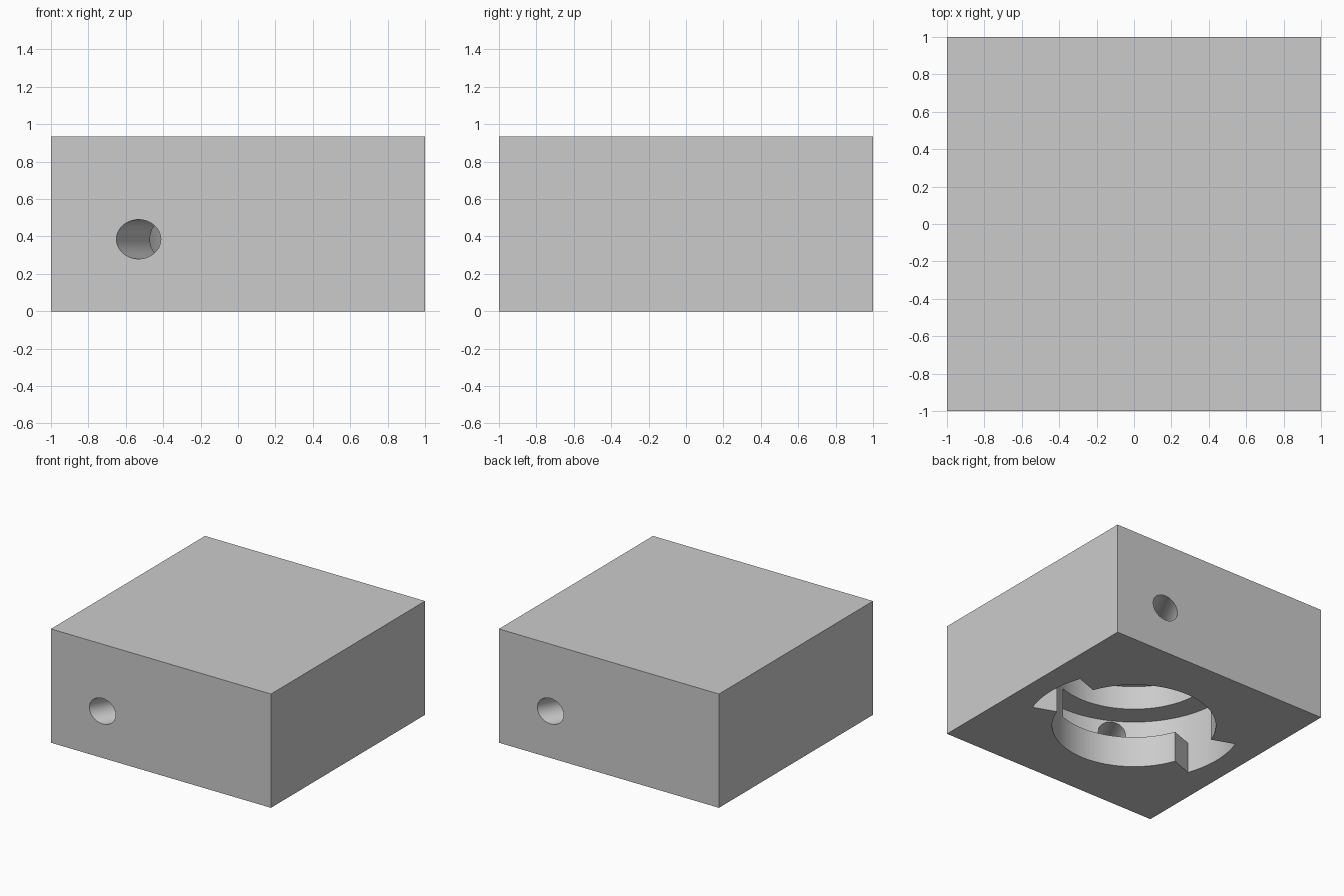
import bpy, bmesh
from math import cos, sin, radians
from mathutils import Matrix, Vector

cube = bpy.data.objects.get("Cube")
if cube:
    bpy.data.objects.remove(cube, do_unlink=True)

HEIGHT = 0.935
CORE_R, LOCK_R = 0.617, 0.812
LIP_Z, LOCK_Z, CORE_Z = 0.255, 0.5, 0.695
STEP = 2  # degrees per facet

grey = bpy.data.materials.new("light grey")
grey.use_nodes = True
colour = (0.6, 0.6, 0.6, 1)
grey.diffuse_color = colour
grey.node_tree.nodes["Principled BSDF"].inputs["Base Color"].default_value = colour


def make_object(name, bm):
    bmesh.ops.recalc_face_normals(bm, faces=bm.faces)
    mesh = bpy.data.meshes.new(name)
    bm.to_mesh(mesh)
    bm.free()
    mesh.materials.append(grey)
    obj = bpy.data.objects.new(name, mesh)
    bpy.context.collection.objects.link(obj)
    return obj


def sector(name, radius, start, end, z0, z1):
    """Prism over a circle or a pie slice, angles in degrees."""
    full = end - start == 360
    angles = range(start, end + (0 if full else STEP), STEP)
    points = [(radius * cos(radians(a)), radius * sin(radians(a)), z0) for a in angles]
    if not full:
        points.append((0, 0, z0))
    bm = bmesh.new()
    face = bm.faces.new([bm.verts.new(p) for p in points])
    top = bmesh.ops.extrude_face_region(bm, geom=[face])["geom"]
    verts = [g for g in top if isinstance(g, bmesh.types.BMVert)]
    bmesh.ops.translate(bm, verts=verts, vec=(0, 0, z1 - z0))
    return make_object(name, bm)


def drill(name, angle):
    """Horizontal round cutter aimed at the centre."""
    direction = Vector((cos(radians(angle)), sin(radians(angle)), 0))
    place = Matrix.Translation(direction * 1.0 + Vector((0, 0, 0.385)))
    turn = direction.to_track_quat('Z', 'Y').to_matrix().to_4x4()
    bm = bmesh.new()
    bmesh.ops.create_cone(bm, cap_ends=True, segments=64, radius1=0.105,
                          radius2=0.105, depth=0.6, matrix=place @ turn)
    return make_object(name, bm)


# Solid block
bm = bmesh.new()
bmesh.ops.create_cube(bm, size=1, matrix=Matrix.Translation((0, 0, HEIGHT / 2))
                      @ Matrix.Diagonal((2, 2, HEIGHT, 1)))
block = make_object("socket_block", bm)

# Round socket, then two opposite entry slots, locking channels and pin holes
cutters = [sector("core_cutter", CORE_R, 0, 360, -0.1, CORE_Z)]
for side, a in (("left", 0), ("right", 180)):
    cutters += [
        sector(side + "_slot_cutter", LOCK_R, a - 20, a + 20, -0.1, LOCK_Z),
        sector(side + "_channel_cutter", LOCK_R, a, a + 110, LIP_Z, LOCK_Z),
        drill(side + "_pin_hole_cutter", a + 62),
    ]

bpy.ops.object.select_all(action='DESELECT')
block.select_set(True)
bpy.context.view_layer.objects.active = block
for cutter in cutters:
    cutter.hide_render = True
    cut = block.modifiers.new(cutter.name, 'BOOLEAN')
    cut.operation = 'DIFFERENCE'
    cut.solver = 'EXACT'
    cut.object = cutter
    bpy.ops.object.modifier_apply(modifier=cut.name)
    bpy.data.objects.remove(cutter, do_unlink=True)

# Smooth round walls, crisp edges
bpy.ops.object.shade_smooth_by_angle(angle=radians(30))
